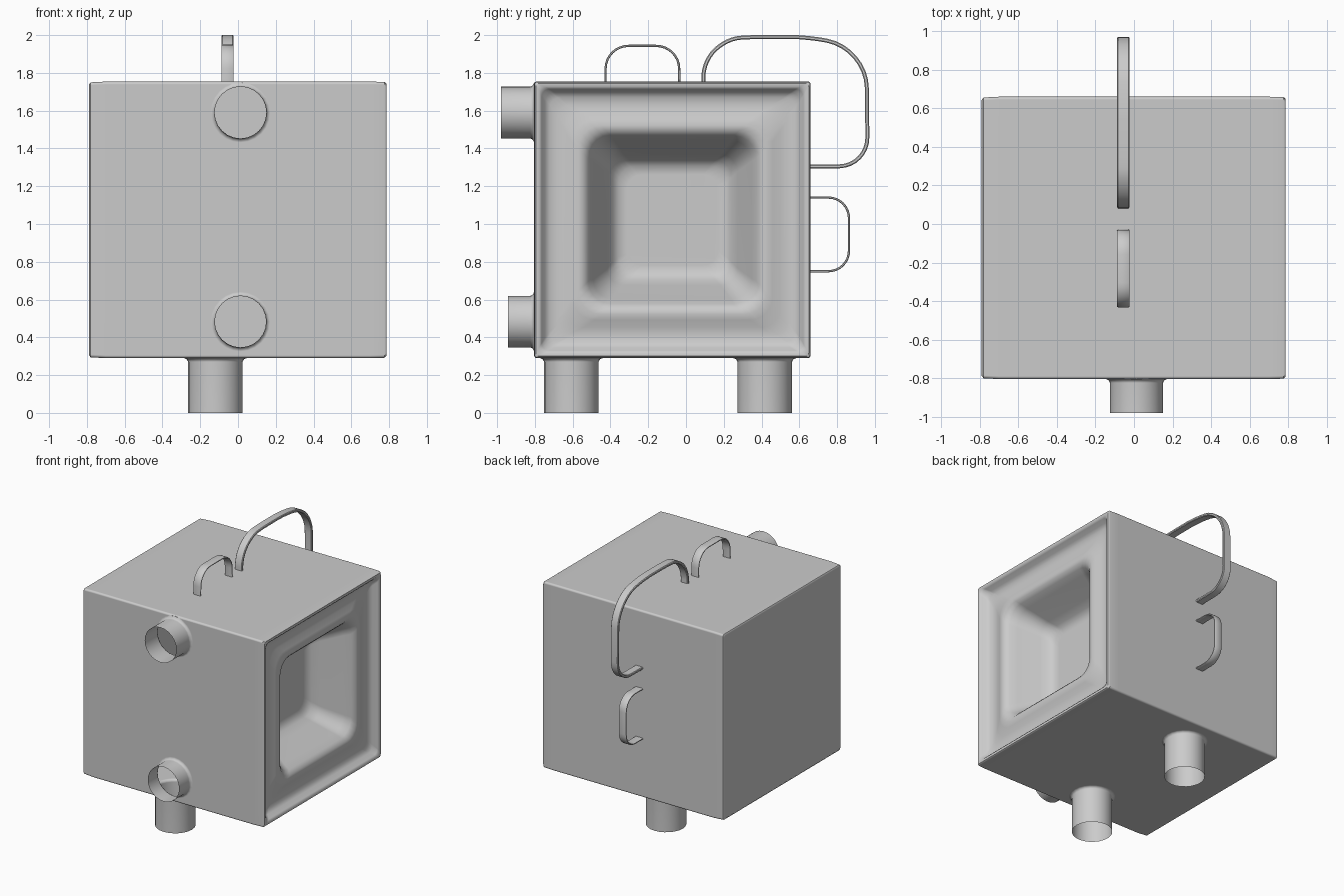
import bpy, bmesh, math
from mathutils import Vector, Matrix

if "Cube" in bpy.data.objects:
    bpy.data.objects.remove(bpy.data.objects["Cube"])

CY, CZ = -0.072, 1.022          # centre of the box cross-section


def add_object(name, bm):
    bmesh.ops.recalc_face_normals(bm, faces=bm.faces)
    me = bpy.data.meshes.new(name)
    bm.to_mesh(me)
    bm.free()
    ob = bpy.data.objects.new(name, me)
    bpy.context.collection.objects.link(ob)
    return ob


def activate(ob):
    bpy.ops.object.select_all(action='DESELECT')
    ob.select_set(True)
    bpy.context.view_layer.objects.active = ob


def smooth(ob, deg=40):
    activate(ob)
    bpy.ops.object.shade_smooth_by_angle(angle=math.radians(deg))


def loft(bm, rings, close=False, cap=True):
    vr = [[bm.verts.new(p) for p in ring] for ring in rings]
    n = len(vr[0])
    for a, b in zip(vr, vr[1:]):
        for i in range(n):
            j = (i + 1) % n
            bm.faces.new((a[i], a[j], b[j], b[i]))
    if cap:
        bm.faces.new(vr[0])
        bm.faces.new(vr[-1])


def square_ring(x, h, r, seg=5):
    pts = []
    for k in range(4):
        sy, sz = ((1, 1), (-1, 1), (-1, -1), (1, -1))[k]
        for s in range(seg + 1):
            a = math.pi / 2 * (k + s / seg)
            pts.append((x, CY + sy * (h - r) + r * math.cos(a),
                        CZ + sz * (h - r) + r * math.sin(a)))
    return pts


# Box: lofted along x, with rim, shallow groove, raised lip and deep pocket on +x
profile = [(-0.79, 0.715, 0.015), (-0.78, 0.728, 0.015), (-0.70, 0.732, 0.015),
           (0.70, 0.732, 0.015), (0.775, 0.730, 0.015), (0.785, 0.722, 0.018),
           (0.785, 0.705, 0.03), (0.775, 0.692, 0.04), (0.745, 0.675, 0.05),
           (0.727, 0.65, 0.06), (0.722, 0.61, 0.08), (0.728, 0.57, 0.10),
           (0.742, 0.53, 0.12), (0.75, 0.50, 0.12), (0.745, 0.47, 0.12),
           (0.72, 0.445, 0.12), (0.67, 0.42, 0.11), (0.52, 0.345, 0.09),
           (0.47, 0.315, 0.09), (0.445, 0.285, 0.09), (0.435, 0.24, 0.08)]
bm = bmesh.new()
loft(bm, [square_ring(*p) for p in profile])
box = add_object("box_body", bm)


# Pipes and legs: flared at the box, joined to it, then opened at the ends
def tube(name, base, end, r, seg=24):
    base, end = Vector(base), Vector(end)
    d = (end - base).normalized()
    L = (end - base).length
    rot = Vector((0, 0, 1)).rotation_difference(d).to_matrix()
    prof = [(-0.04, r + 0.025), (0.0, r + 0.022), (0.006, r + 0.008), (0.02, r), (L, r)]
    bm = bmesh.new()
    loft(bm, [[base + rot @ Vector((rr * math.cos(2 * math.pi * i / seg),
                                    rr * math.sin(2 * math.pi * i / seg), t))
               for i in range(seg)] for t, rr in prof])
    ob = add_object(name, bm)
    ob.hide_render = True
    return ob


FRONT, BOTTOM = CY - 0.732, CZ - 0.732
tubes = [tube("upper_pipe", (0.013, FRONT, 1.59), (0.013, -0.98, 1.59), 0.137),
         tube("lower_pipe", (0.013, FRONT, 0.483), (0.013, -0.943, 0.483), 0.136),
         tube("front_leg", (-0.12, -0.607, BOTTOM), (-0.12, -0.607, 0), 0.144),
         tube("back_leg", (-0.12, 0.417, BOTTOM), (-0.12, 0.417, 0), 0.144)]
activate(box)
for t in tubes:
    m = box.modifiers.new("join", 'BOOLEAN')
    m.operation, m.solver, m.object = 'UNION', 'EXACT', t
    bpy.ops.object.modifier_apply(modifier=m.name)
for t in tubes:
    bpy.data.objects.remove(t)

bm = bmesh.new()
bm.from_mesh(box.data)
ends = [f for f in bm.faces
        if all(v.co.z < 0.002 for v in f.verts)
        or all(v.co.y < -0.92 for v in f.verts) and abs(f.normal.y) > 0.9]
bmesh.ops.delete(bm, geom=ends, context='FACES')
bm.to_mesh(box.data)
bm.free()
smooth(box, 40)
wn = box.modifiers.new("weighted", 'WEIGHTED_NORMAL')
wn.keep_sharp = True


# Strap handles: flat strips along a path of (y, z, corner size)
def strap(name, path, thick, x=-0.055, width=0.064):
    P = [Vector(p[:2]) for p in path]
    pts = [P[0]]
    for i in range(1, len(P) - 1):
        r = path[i][2]
        a = P[i] + (P[i - 1] - P[i]).normalized() * r
        b = P[i] + (P[i + 1] - P[i]).normalized() * r
        c1, c2 = a.lerp(P[i], 0.56), b.lerp(P[i], 0.56)
        for s in range(9):
            t = s / 8
            u = 1 - t
            pts.append(u**3 * a + 3 * u * u * t * c1 + 3 * u * t * t * c2 + t**3 * b)
    pts.append(P[-1])
    rings = []
    w, h = width / 2, thick / 2
    for i, p in enumerate(pts):
        d = (pts[min(i + 1, len(pts) - 1)] - pts[max(i - 1, 0)]).normalized()
        n = Vector((-d.y, d.x))
        rings.append([(x + sx, *(p + n * sn)) for sx, sn in
                      ((-w, -h * .5), (-w * .85, -h), (w * .85, -h), (w, -h * .5),
                       (w, h * .5), (w * .85, h), (-w * .85, h), (-w, h * .5))])
    bm = bmesh.new()
    loft(bm, rings)
    smooth(add_object(name, bm), 35)


strap("top_handle", [(-0.427, 1.74, 0), (-0.424, 1.943, 0.12),
                     (-0.038, 1.943, 0.12), (-0.035, 1.74, 0)], 0.012)
strap("back_handle", [(0.645, 1.14, 0), (0.863, 1.14, 0.11),
                      (0.863, 0.75, 0.11), (0.645, 0.75, 0)], 0.012)
strap("corner_handle", [(0.092, 1.74, 0), (0.092, 1.83, 0.05), (0.18, 1.98, 0.11),
                        (0.38, 1.991, 0.06), (0.64, 1.991, 0.1),
                        (0.955, 1.93, 0.21), (0.962, 1.31, 0.15),
                        (0.80, 1.305, 0.01), (0.645, 1.303, 0)], 0.021)
